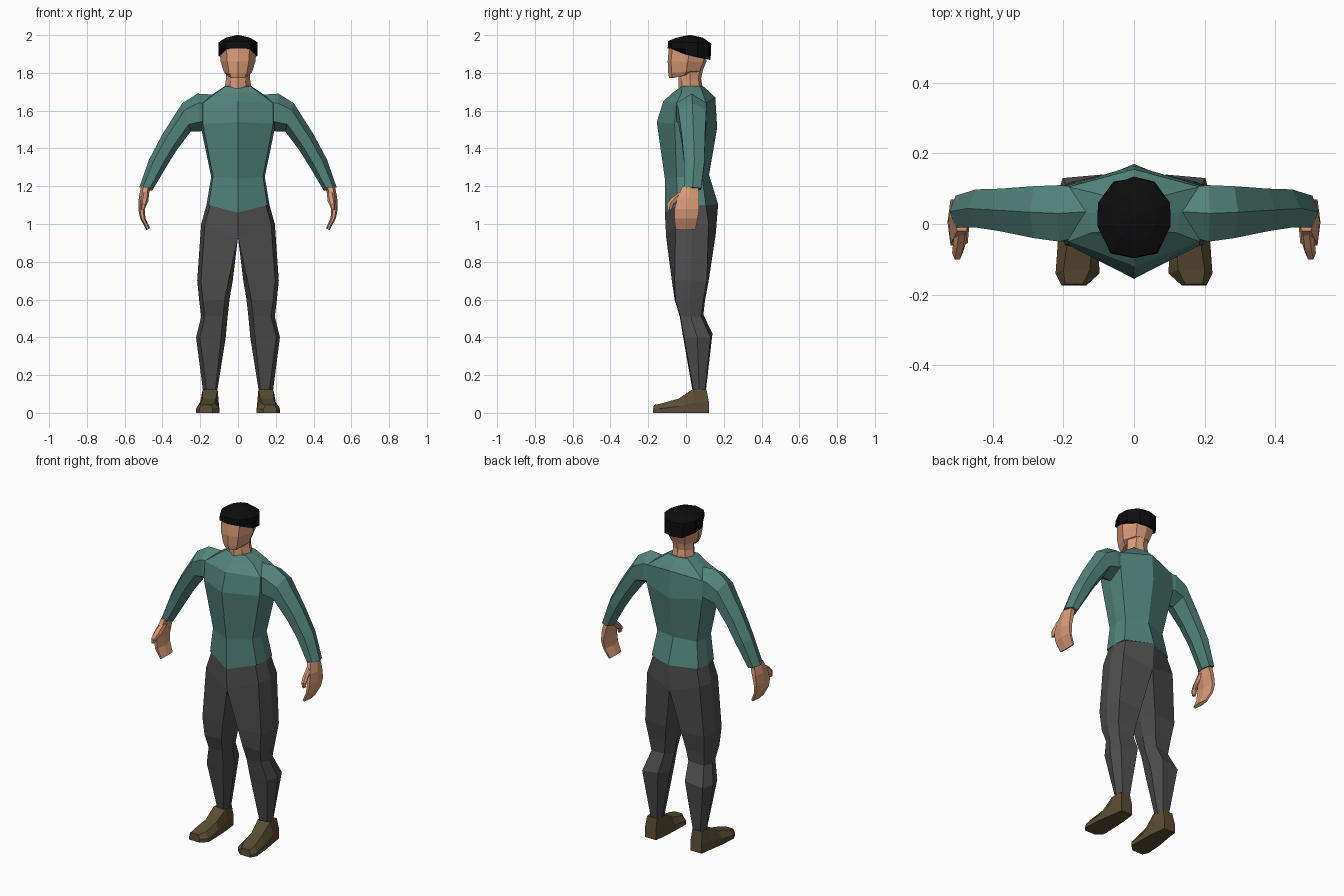
import bpy, bmesh


def material(name, rgb):
    m = bpy.data.materials.new(name)
    m.diffuse_color = (*rgb, 1)
    return m


SHIRT = material("teal_shirt", (0.085, 0.23, 0.20))
SKIN = material("skin", (0.70, 0.33, 0.19))
TROUSER = material("dark_grey_trousers", (0.075, 0.075, 0.075))
HAIR = material("black_hair", (0.004, 0.004, 0.004))
BOOT = material("brown_boots", (0.10, 0.075, 0.033))


def loft(name, rings, mat, both=False):
    """Skin a list of equal rings; optionally add the mirrored twin."""
    bm = bmesh.new()
    for s in ((1, -1) if both else (1,)):
        loops = [[bm.verts.new((s * x, y, z)) for x, y, z in r] for r in rings]
        n = len(loops[0])
        for a, b in zip(loops, loops[1:]):
            for i in range(n):
                j = (i + 1) % n
                bm.faces.new((a[i], a[j], b[j], b[i]))
        bm.faces.new(loops[0])
        bm.faces.new(loops[-1])
    bmesh.ops.remove_doubles(bm, verts=bm.verts, dist=0.0005)
    bmesh.ops.recalc_face_normals(bm, faces=bm.faces)
    me = bpy.data.meshes.new(name)
    bm.to_mesh(me)
    bm.free()
    me.materials.append(mat)
    ob = bpy.data.objects.new(name, me)
    bpy.context.collection.objects.link(ob)
    return ob


def full(half):
    """Close a half ring that runs from front centre to back centre."""
    return half + [(-x, y, z) for x, y, z in half[-2:0:-1]]


def body(w, yf, ysf, ysb, yb, zf, zs, zb):
    """Body section: centre ridges in front and back, faceted sides."""
    return full([(0, yf, zf), (w * .93, ysf, zs), (w, (ysf + ysb) / 2, zs),
                 (w * .93, ysb, zs), (0, yb, zb)])


def limb(xo, zo, xi, zi, y0, y1):
    """Six-sided limb section between an outer and an inner edge."""
    def p(t, y):
        return (xo + (xi - xo) * t, y, zo + (zi - zo) * t)
    yc = (y0 + y1) / 2
    return [p(0, yc), p(.25, y0), p(.75, y0), p(1, yc), p(.75, y1), p(.25, y1)]


# Shirt body
loft("shirt_body", [
    body(.167, -.112, -.045, .105, .17, 1.06, 1.10, 1.105),
    body(.142, -.112, -.05, .085, .122, 1.24, 1.25, 1.26),
    body(.20, -.155, -.06, .11, .165, 1.54, 1.53, 1.51),
    body(.20, -.12, -.05, .105, .155, 1.65, 1.64, 1.67),
    body(.13, -.07, -.025, .09, .125, 1.695, 1.69, 1.70),
    body(.07, -.035, -.02, .075, .09, 1.72, 1.73, 1.73)], SHIRT)

# Sleeves
loft("sleeves", [limb(*r) for r in (
    (.13, 1.685, .13, 1.52, -.03, .10),
    (.215, 1.69, .20, 1.49, -.05, .11),
    (.295, 1.64, .25, 1.49, -.04, .107),
    (.40, 1.475, .325, 1.39, -.02, .10),
    (.472, 1.34, .375, 1.31, -.01, .098),
    (.522, 1.195, .455, 1.175, -.01, .08))], SHIRT, True)

# Hands with curled palms and thumbs
loft("hands", [limb(*r) for r in (
    (.513, 1.20, .462, 1.19, -.02, .065),
    (.525, 1.14, .478, 1.14, -.045, .07),
    (.528, 1.08, .494, 1.08, -.06, .07),
    (.518, 1.03, .490, 1.03, -.062, .062),
    (.485, .968, .466, .978, -.055, .05))], SKIN, True)
loft("thumbs", [limb(*r) for r in (
    (.505, 1.175, .47, 1.165, -.03, .02),
    (.512, 1.145, .475, 1.12, -.075, -.03),
    (.515, 1.11, .485, 1.10, -.10, -.065),
    (.512, 1.075, .495, 1.075, -.098, -.078))], SKIN, True)


# Trousers: both legs share the centre line above the crotch
def leg(zf, zs, zb, xi, xn, xo, yf, ysf, ysb, yb):
    return [(xn, yf, zf), (xo - .02, ysf, zs), (xo, (ysf + ysb) / 2, zs),
            (xo - .02, ysb, zs), (xn, yb, zb), (xi, (yf + yb) / 2, zf)]


loft("trousers", [leg(*r) for r in (
    (1.06, 1.10, 1.105, 0, 0, .167, -.112, -.045, .105, .17),
    (.93, 1.00, .95, 0, 0, .195, -.105, -.055, .12, .158),
    (.70, .70, .70, .028, .05, .216, -.075, -.06, .11, .12),
    (.60, .59, .59, .045, .07, .205, -.06, -.055, .09, .10),
    (.51, .51, .52, .055, .08, .195, -.033, -.03, .08, .092),
    (.40, .40, .42, .065, .09, .222, -.015, -.01, .13, .14),
    (.115, .115, .115, .11, .12, .185, .035, .04, .10, .105))], TROUSER, True)


# Boots, lofted from heel to toe
def sole(y, x0, x1, t0, t1, z, yt):
    return [(x0, y, 0), (x1, y, 0), (x1, y, z * .45), (t1, yt, z),
            (t0, yt, z), (x0, y, z * .45)]


loft("boots", [sole(*r) for r in (
    (.122, .115, .19, .118, .183, .125, .108),
    (.05, .105, .20, .108, .187, .125, .035),
    (-.04, .10, .215, .118, .187, .075, -.04),
    (-.14, .098, .222, .125, .20, .05, -.13),
    (-.174, .135, .205, .145, .195, .042, -.17))], BOOT, True)


def skull(w, yf, ym, yb, zf, zb):
    """Eight-sided head section sloping from front to back."""
    zm = (zf + zb) / 2
    return full([(0, yf, zf), (w * .62, yf + .018, zf), (w, ym, zm),
                 (w * .62, yb - .015, zb), (0, yb, zb)])


# Neck and head
loft("neck", [skull(.072, -.04, .025, .088, 1.71, 1.72),
              skull(.064, -.04, .02, .08, 1.76, 1.77),
              skull(.064, -.035, .02, .09, 1.82, 1.82)], SKIN)
loft("head", [skull(.055, -.09, -.01, .05, 1.772, 1.80),
              skull(.075, -.094, .0, .088, 1.80, 1.81),
              skull(.092, -.097, .01, .108, 1.86, 1.86),
              skull(.099, -.09, .02, .118, 1.94, 1.93)], SKIN)

# Hair cap: short in front, stepping down behind the temples
rim = [(0, -.097, 1.93), (.066, -.083, 1.93), (.102, -.008, 1.927),
       (.104, 0, 1.897), (.102, .06, 1.89), (.058, .12, 1.87), (0, .13, 1.867)]
mid = [(0, -.095, 1.968), (.065, -.08, 1.965), (.102, -.01, 1.962),
       (.104, 0, 1.962), (.102, .06, 1.96), (.06, .115, 1.955), (0, .134, 1.955)]
top = [(x * .6, .02 + (y - .02) * .6, 1.987) for x, y, z in mid]
peak = [(x * .05, .02 + (y - .02) * .05, 2.0) for x, y, z in mid]
loft("hair", [full(r) for r in (rim, mid, top, peak)], HAIR)
